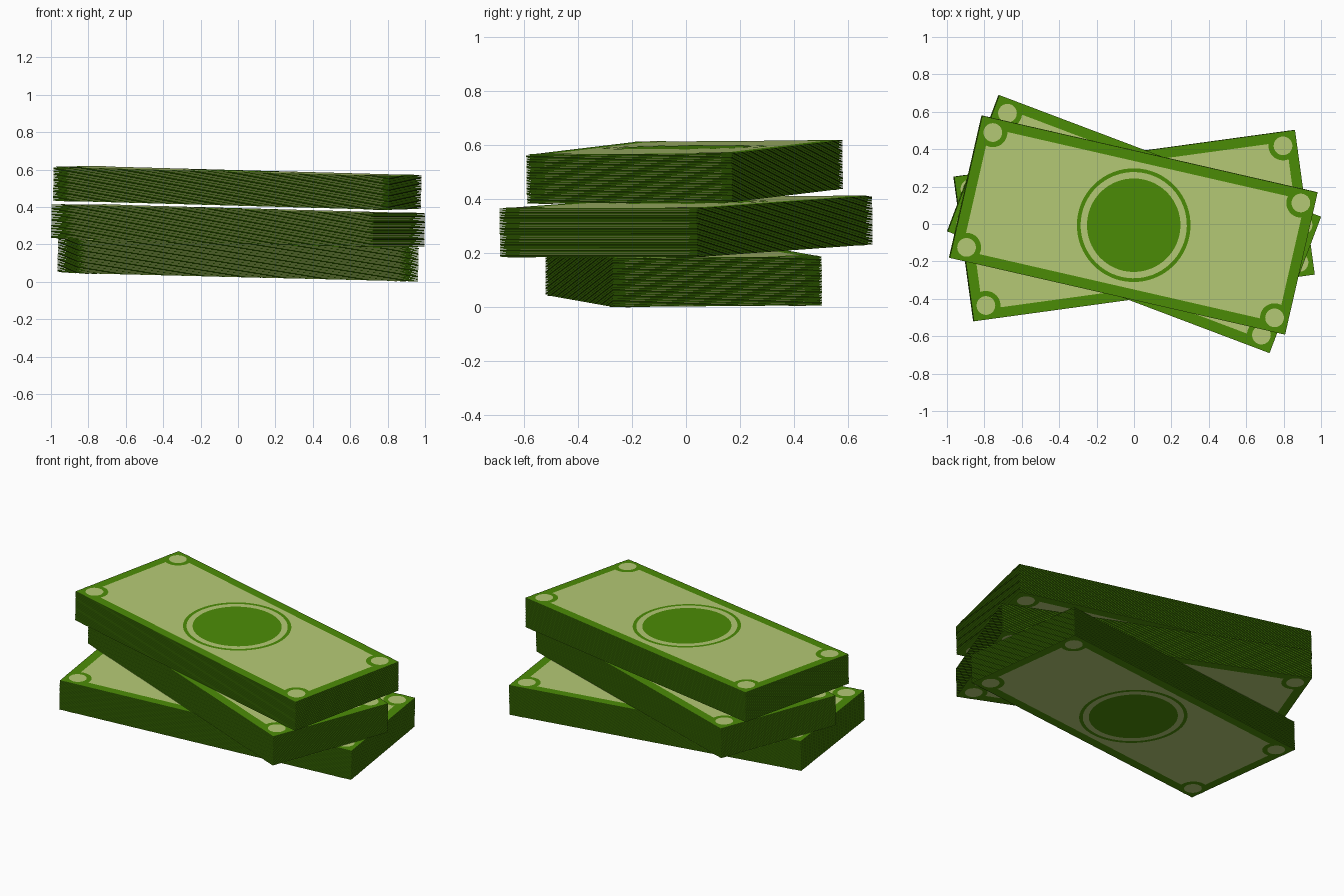
import bpy, bmesh, math
from mathutils import Matrix, Vector

if "Cube" in bpy.data.objects:
    bpy.data.objects.remove(bpy.data.objects["Cube"])

L, W, H = 1.84, 0.78, 0.18        # bundle length, width, height
BORDER, COUNT = 0.055, 40
PITCH = H / COUNT
T = PITCH * 0.6                   # bill thickness


def material(name, rgb):
    m = bpy.data.materials.new(name)
    m.diffuse_color = (*rgb, 1)
    m.use_nodes = True
    m.node_tree.nodes["Principled BSDF"].inputs["Base Color"].default_value = m.diffuse_color
    return m


MATS = [material("border_green", (0.072, 0.265, 0.002)),
        material("paper_tan", (0.465, 0.590, 0.180))]
GREEN, TAN = range(2)


def finish(bm, name, matrix):
    me = bpy.data.meshes.new(name)
    bm.to_mesh(me)
    bm.free()
    for m in MATS:
        me.materials.append(m)
    ob = bpy.data.objects.new(name, me)
    ob.matrix_world = matrix
    bpy.context.collection.objects.link(ob)


def rect(bm, inset, z):
    x, y = L / 2 - inset, W / 2 - inset
    return [bm.verts.new(p) for p in ((-x, -y, z), (x, -y, z), (x, y, z), (-x, y, z))]


def face(bm, verts, mat):
    bm.faces.new(verts).material_index = mat


def sheet(bm, z):
    """One thin bill: framed top, framed underside, four edges."""
    outers = []
    for h in (z, z + T):
        out, inn = rect(bm, 0, h), rect(bm, BORDER, h)
        for i in range(4):
            j = (i + 1) % 4
            face(bm, (out[i], out[j], inn[j], inn[i]), GREEN)
        face(bm, inn, TAN)
        outers.append(out)
    lo, hi = outers
    for i in range(4):
        j = (i + 1) % 4
        face(bm, (lo[i], lo[j], hi[j], hi[i]), GREEN)


def circle(bm, cx, cy, r, z, n):
    """Ring of points, kept inside the bill outline."""
    pts = []
    for i in range(n):
        a = 2 * math.pi * i / n
        x = max(-L / 2, min(L / 2, cx + r * math.cos(a)))
        y = max(-W / 2, min(W / 2, cy + r * math.sin(a)))
        pts.append(bm.verts.new((x, y, z)))
    return pts


def disc(bm, cx, cy, r, z, mat, side, n=32):
    v = circle(bm, cx, cy, r, z, n)
    face(bm, v if side > 0 else v[::-1], mat)


def ring(bm, cx, cy, r0, r1, z, mat, side, n=64):
    a, b = circle(bm, cx, cy, r0, z, n), circle(bm, cx, cy, r1, z, n)
    for i in range(n):
        j = (i + 1) % n
        q = (a[i], b[i], b[j], a[j])
        face(bm, q if side > 0 else q[::-1], mat)


def ornament(side):
    """Printed medallion, ring and corner dots on the top (1) or underside (-1)."""
    bm = bmesh.new()
    base = H if side > 0 else 0
    z1, z2 = base + side * 0.001, base + side * 0.002
    disc(bm, 0, 0, 0.25, z1, GREEN, side, 64)
    ring(bm, 0, 0, 0.284, 0.304, z1, GREEN, side)
    for sx in (-1, 1):
        for sy in (-1, 1):
            cx, cy = sx * (L / 2 - 0.075), sy * (W / 2 - 0.075)
            disc(bm, cx, cy, 0.078, z1, GREEN, side)
            disc(bm, cx, cy, 0.05, z2, TAN, side)
    return bm


def bundle(name, angle, centre, dzdx, dzdy):
    m = (Matrix.Translation(Vector(centre)) @ Matrix.Rotation(dzdy, 4, 'X')
         @ Matrix.Rotation(-dzdx, 4, 'Y') @ Matrix.Rotation(math.radians(angle), 4, 'Z'))
    bm = bmesh.new()
    for i in range(COUNT):
        sheet(bm, (H - T) * i / (COUNT - 1))
    bmesh.ops.recalc_face_normals(bm, faces=bm.faces)
    finish(bm, name + "_bills", m)
    finish(ornament(1), name + "_top_print", m)
    finish(ornament(-1), name + "_underside_print", m)


# Three loosely twisted bundles, each leaning slightly to the right
bundle("bottom_bundle", 7.8, (-0.002, -0.008, 0.027), -0.025, 0.005)
bundle("middle_bundle", -20.7, (-0.002, 0.001, 0.210), -0.024, 0.009)
bundle("top_bundle", -12.9, (-0.006, -0.004, 0.412), -0.0245, 0.013)
